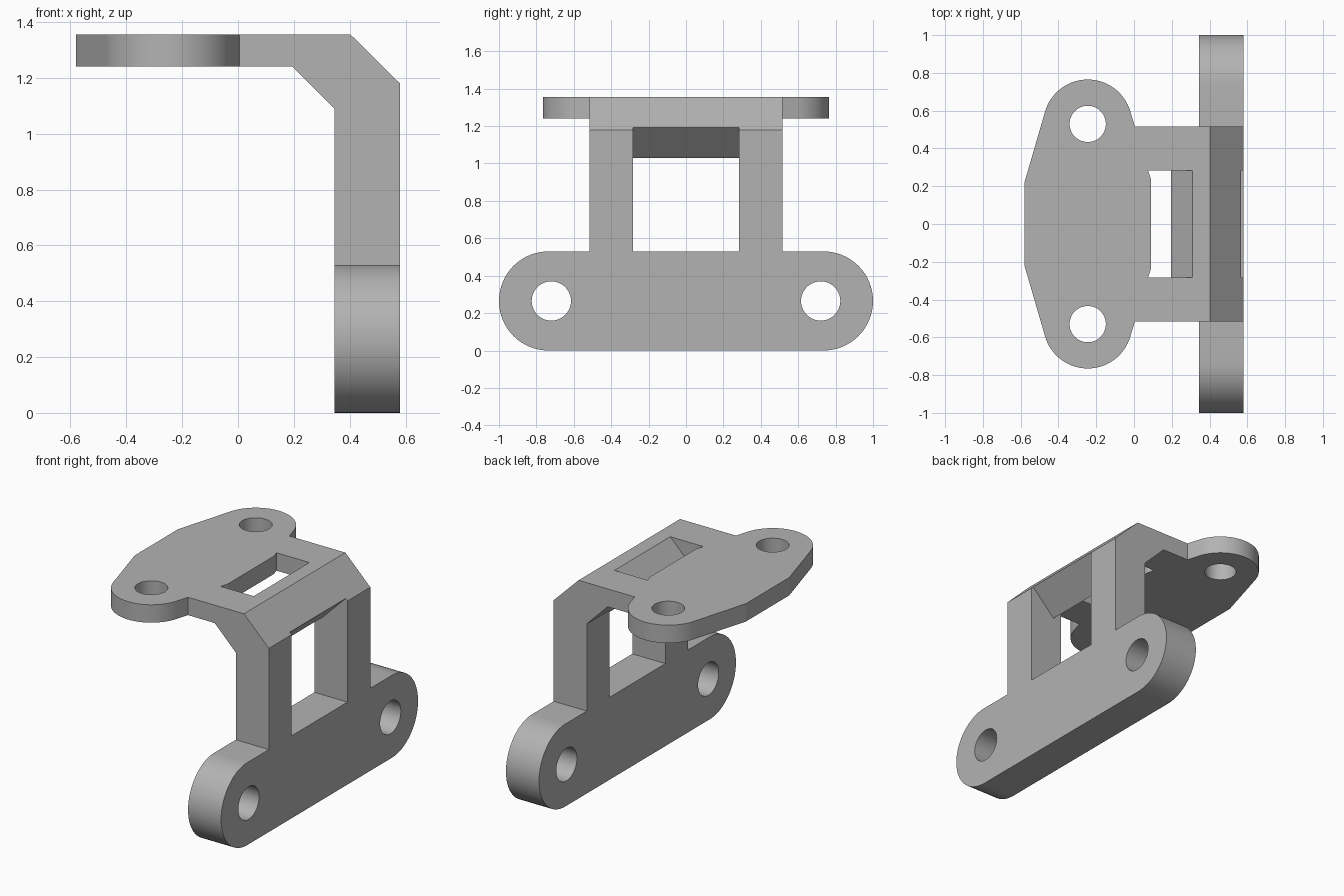
import bpy, bmesh, math
from mathutils import Vector

default = bpy.data.objects.get("Cube")
if default:
    bpy.data.objects.remove(default, do_unlink=True)

grey = bpy.data.materials.new("plain grey")
grey.use_nodes = True
colour = (0.45, 0.45, 0.45, 1)
grey.diffuse_color = colour
grey.node_tree.nodes["Principled BSDF"].inputs["Base Color"].default_value = colour

# Maps a profile point and a depth to space, by extrusion axis
PLACE = {
    "X": lambda a, b, d: Vector((d, a, b)),
    "Y": lambda a, b, d: Vector((a, d, b)),
    "Z": lambda a, b, d: Vector((a, b, d)),
}


def prism(name, profile, axis, low, high):
    """Extrude a closed profile along an axis."""
    bm = bmesh.new()
    face = bm.faces.new([bm.verts.new(PLACE[axis](a, b, low)) for a, b in profile])
    out = bmesh.ops.extrude_face_region(bm, geom=[face])
    moved = [v for v in out["geom"] if isinstance(v, bmesh.types.BMVert)]
    bmesh.ops.translate(bm, verts=moved, vec=PLACE[axis](0, 0, high - low))
    bmesh.ops.recalc_face_normals(bm, faces=bm.faces)
    mesh = bpy.data.meshes.new(name)
    bm.to_mesh(mesh)
    bm.free()
    mesh.materials.append(grey)
    obj = bpy.data.objects.new(name, mesh)
    bpy.context.collection.objects.link(obj)
    return obj


def arc(ca, cb, radius, start, end, steps=32):
    angles = [math.radians(start + (end - start) * i / steps) for i in range(steps + 1)]
    return [(ca + radius * math.cos(t), cb + radius * math.sin(t)) for t in angles]


def circle(ca, cb, radius):
    return arc(ca, cb, radius, 0, 360, 48)[:-1]


def combine(target, tool, operation):
    """Apply a boolean and discard the tool."""
    mod = target.modifiers.new(operation, "BOOLEAN")
    mod.operation, mod.solver, mod.object = operation, "EXACT", tool
    bpy.context.view_layer.objects.active = target
    bpy.ops.object.modifier_apply(modifier=mod.name)
    bpy.data.objects.remove(tool, do_unlink=True)


FRONT, BACK = 0.345, 0.58      # thickness of the upright
BOTTOM, TOP = 1.24, 1.355      # thickness of the upper flange
SLOT = 0.283                   # half width of the openings

# Bent arm
bracket = prism("bracket", [
    (-0.2, BOTTOM), (0.195, BOTTOM), (FRONT, 1.09), (FRONT, 0.3),
    (BACK, 0.3), (BACK, 1.18), (0.403, TOP), (-0.2, TOP)], "Y", -0.515, 0.515)

# Rounded foot plate
foot = arc(0.735, 0.265, 0.265, -90, 90) + arc(-0.735, 0.265, 0.265, 90, 270)
combine(bracket, prism("foot_plate", foot, "X", FRONT, BACK), "UNION")

# Upper flange with two round ears
ear = [(0.005, 0.515)] + arc(-0.245, 0.53, 0.235, 16, 164) + [(-0.58, 0.22)]
flange = ear + [(x, -y) for x, y in reversed(ear)]
combine(bracket, prism("upper_flange", flange, "Z", BOTTOM, TOP), "UNION")

# Window in the upright, leaving a diagonal brace in the bend
window = [(0.3, 0.53), (0.65, 0.53), (0.65, 1.275), (0.405, 1.03), (FRONT, 1.09), (0.3, 1.09)]
combine(bracket, prism("window_cutter", window, "Y", -SLOT, SLOT), "DIFFERENCE")

# Slot in the flange, sloped along the brace
slot = [(0.09, 1.2), (0.155, 1.2), (0.35, 1.395), (0.09, 1.395)]
combine(bracket, prism("slot_cutter", slot, "Y", -SLOT, SLOT), "DIFFERENCE")

# Slot corner reliefs and bolt holes on both sides
for side in (-1, 1):
    relief = [(0.075, SLOT * side), (0.12, SLOT * side), (0.12, 0.235 * side), (0.09, 0.235 * side)]
    combine(bracket, prism("relief_cutter", relief, "Z", 1.2, 1.4), "DIFFERENCE")
    combine(bracket, prism("flange_hole_cutter", circle(-0.245, 0.53 * side, 0.096), "Z", 1.2, 1.4), "DIFFERENCE")
    combine(bracket, prism("foot_hole_cutter", circle(0.72 * side, 0.265, 0.105), "X", 0.3, 0.65), "DIFFERENCE")

bpy.ops.object.select_all(action="DESELECT")
bracket.select_set(True)
bpy.context.view_layer.objects.active = bracket
bpy.ops.object.shade_smooth_by_angle(angle=math.radians(14))
